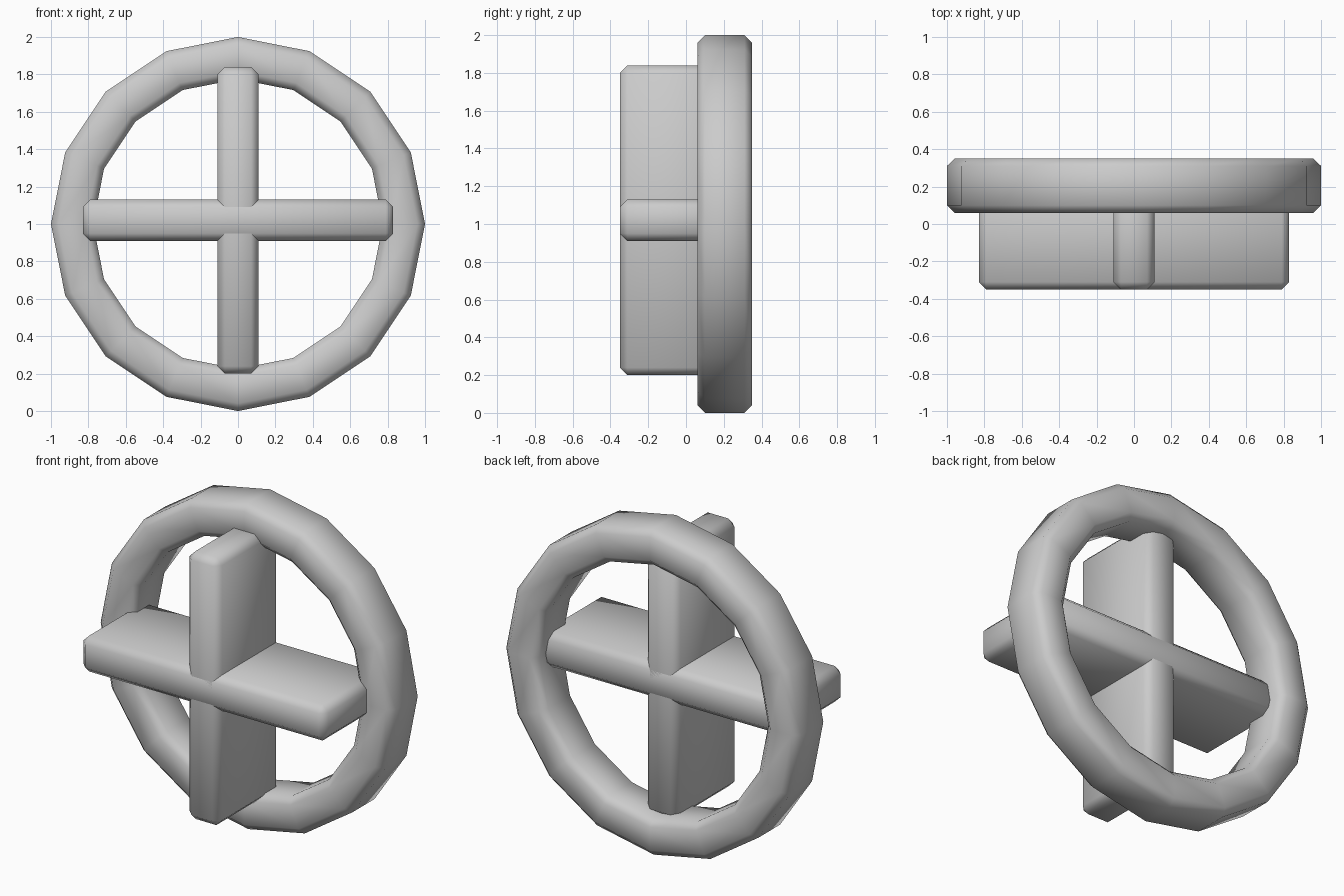
import bpy
import bmesh
from math import cos, sin, tau

cube = bpy.data.objects.get("Cube")
if cube:
    bpy.data.objects.remove(cube, do_unlink=True)

# One plain grey for everything
grey = bpy.data.materials.new("plain grey")
grey.use_nodes = True
colour = (0.6, 0.6, 0.6, 1)
grey.diffuse_color = colour
grey.node_tree.nodes["Principled BSDF"].inputs["Base Color"].default_value = colour

BEVEL = 0.04


def finish(name, bm, location):
    """Turn a bmesh into a smooth object with chamfered edges."""
    bmesh.ops.recalc_face_normals(bm, faces=bm.faces)
    mesh = bpy.data.meshes.new(name)
    bm.to_mesh(mesh)
    bm.free()
    mesh.materials.append(grey)
    mesh.shade_smooth()
    obj = bpy.data.objects.new(name, mesh)
    obj.location = location
    bpy.context.collection.objects.link(obj)
    bevel = obj.modifiers.new("Chamfer", "BEVEL")
    bevel.width = BEVEL
    bevel.segments = 1
    bevel.limit_method = "ANGLE"
    bevel.angle_limit = 0.8
    return obj


def bar(name, size, location):
    bm = bmesh.new()
    bmesh.ops.create_cube(bm, size=1)
    bmesh.ops.scale(bm, vec=size, verts=bm.verts)
    return finish(name, bm, location)


def ring(name, outer, inner, depth, sides, location):
    """Sweep a rectangular section around the y axis."""
    bm = bmesh.new()
    section = [(outer, -depth / 2), (outer, depth / 2),
               (inner, depth / 2), (inner, -depth / 2)]
    loops = []
    for i in range(sides):
        a = tau * i / sides
        loops.append([bm.verts.new((r * cos(a), y, r * sin(a))) for r, y in section])
    for i, loop in enumerate(loops):
        following = loops[(i + 1) % sides]
        for j in range(4):
            k = (j + 1) % 4
            bm.faces.new((loop[j], loop[k], following[k], following[j]))
    return finish(name, bm, location)


# Round rim at the back
ring("rim", 1.0, 0.775, 0.29, 16, (0, 0.205, 1))

# Deep crossed bars standing out in front of the rim
bar("horizontal_bar", (1.66, 0.6, 0.22), (0, -0.05, 1.02))
bar("vertical_bar", (0.22, 0.6, 1.64), (0, -0.05, 1.02))
